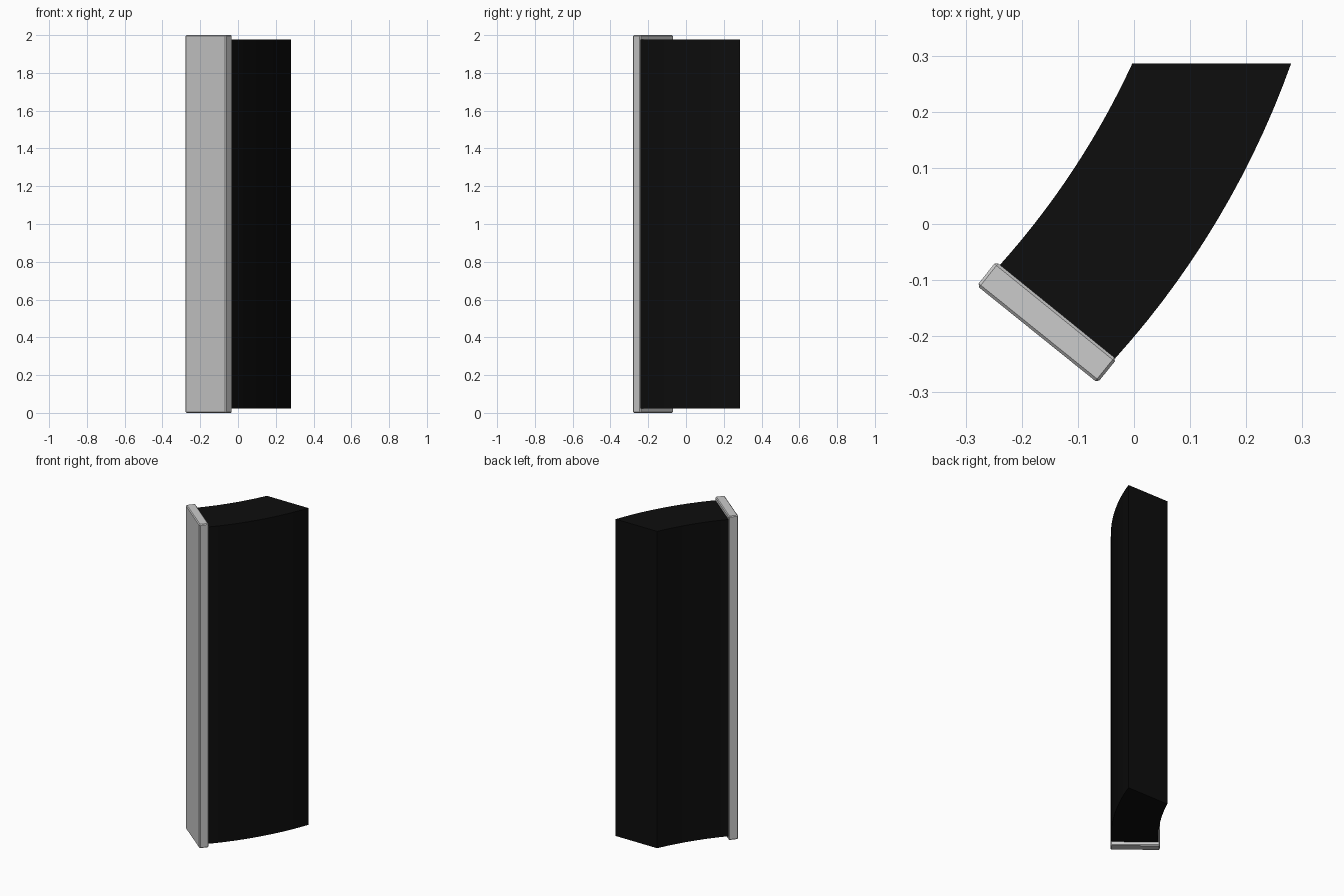
import bpy, bmesh, math
from mathutils import Vector

if "Cube" in bpy.data.objects:
    bpy.data.objects.remove(bpy.data.objects["Cube"])


def arc(a, b, sag, n=14):
    # points along a shallow arc from a to b, bulging to the right of travel
    a, b = Vector(a), Vector(b)
    d = b - a
    side = Vector((d.y, -d.x)).normalized()
    r = (d.length / 2) ** 2 / (2 * sag) + sag / 2
    centre = (a + b) / 2 + side * (sag - r)
    half = math.asin(d.length / 2 / r)
    mid = math.atan2(side.y, side.x)
    return [centre + r * Vector((math.cos(t), math.sin(t)))
            for t in (mid - half + 2 * half * i / n for i in range(n + 1))]


def prism(name, outline, z0, z1):
    bm = bmesh.new()
    face = bm.faces.new([bm.verts.new((p[0], p[1], z0)) for p in outline])
    res = bmesh.ops.extrude_face_region(bm, geom=[face])
    top = [v for v in res["geom"] if isinstance(v, bmesh.types.BMVert)]
    bmesh.ops.translate(bm, verts=top, vec=(0, 0, z1 - z0))
    bmesh.ops.recalc_face_normals(bm, faces=bm.faces)
    mesh = bpy.data.meshes.new(name)
    bm.to_mesh(mesh)
    bm.free()
    obj = bpy.data.objects.new(name, mesh)
    bpy.context.collection.objects.link(obj)
    bpy.context.view_layer.objects.active = obj
    obj.select_set(True)
    return obj


# curved black body
right = arc((-0.034, -0.240), (0.280, 0.286), 0.030)
left = arc((-0.239, -0.073), (-0.003, 0.286), 0.016)
body = prism("curved_body", right + left[::-1], 0.022, 1.978)
bpy.ops.object.shade_smooth_by_angle(angle=math.radians(25))
black = bpy.data.materials.new("black")
black.diffuse_color = (0.004, 0.004, 0.004, 1)
black.use_nodes = True
black.node_tree.nodes["Principled BSDF"].inputs["Base Color"].default_value = black.diffuse_color
body.data.materials.append(black)
body.select_set(False)

# grey front plate with fine bevelled edges
plate = prism("front_plate", [(-0.280, -0.110), (-0.065, -0.283),
                              (-0.031, -0.241), (-0.246, -0.067)], 0, 2)
bev = plate.modifiers.new("edge_bevel", "BEVEL")
bev.width = 0.005
bev.segments = 1
